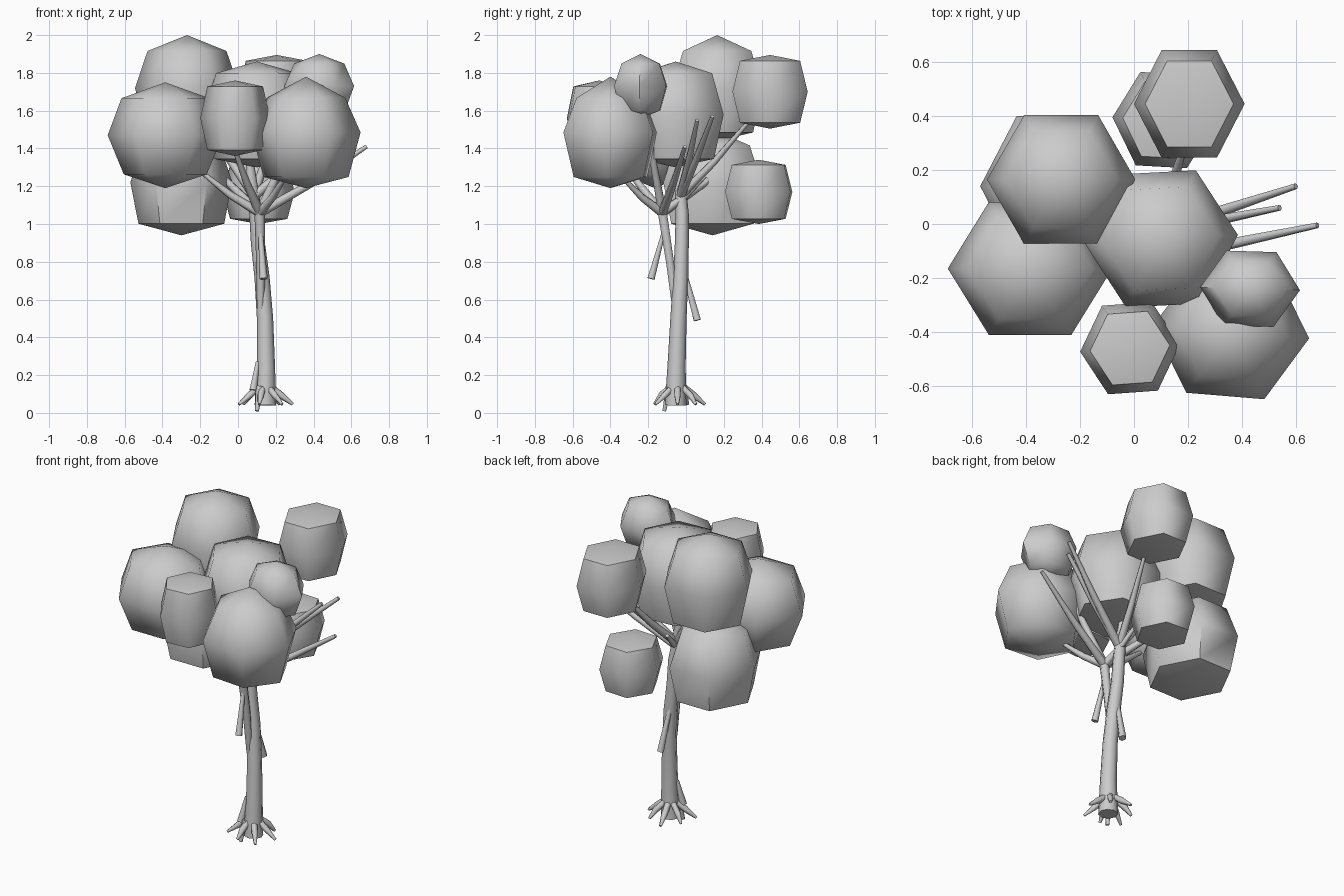
import bpy, bmesh, math
from mathutils import Vector

if "Cube" in bpy.data.objects:
    bpy.data.objects.remove(bpy.data.objects["Cube"])


def finish(name, bm, angle):
    bmesh.ops.recalc_face_normals(bm, faces=bm.faces[:])
    me = bpy.data.meshes.new(name)
    bm.to_mesh(me)
    bm.free()
    ob = bpy.data.objects.new(name, me)
    bpy.context.collection.objects.link(ob)
    bpy.ops.object.select_all(action='DESELECT')
    ob.select_set(True)
    bpy.context.view_layer.objects.active = ob
    bpy.ops.object.shade_smooth_by_angle(angle=math.radians(angle))


def add_rings(bm, rings):
    for a, b in zip(rings, rings[1:]):
        n = len(a)
        for i in range(n):
            bm.faces.new((a[i], a[(i + 1) % n], b[(i + 1) % n], b[i]))


def tube(name, points, radii, sides=6):
    """Tapered closed limb following a few points."""
    pts = [Vector(p) for p in points]
    bm = bmesh.new()
    rings = []
    for k, p in enumerate(pts):
        d = pts[min(k + 1, len(pts) - 1)] - pts[max(k - 1, 0)]
        q = Vector((0, 0, 1)).rotation_difference(d.normalized())
        rings.append([bm.verts.new(p + q @ Vector((
            radii[k] * math.cos(math.tau * i / sides),
            radii[k] * math.sin(math.tau * i / sides), 0))) for i in range(sides)])
    add_rings(bm, rings)
    bm.faces.new(rings[0])
    bm.faces.new(rings[-1])
    finish(name, bm, 61)


def blob(name, c, r, top, bottom, turn=0):
    """Six-sided foliage ball; top and bottom are (ring radius, ring height) ratios."""
    bm = bmesh.new()

    def ring(s, h):
        out = []
        for i in range(6):
            a = math.tau * i / 6 + math.radians(turn)
            out.append(bm.verts.new((c[0] + r[0] * s * math.cos(a),
                                     c[1] + r[1] * s * math.sin(a), c[2] + r[2] * h)))
        return out
    rings = [ring(bottom[0], -bottom[1]), ring(1, 0), ring(top[0], top[1])]
    add_rings(bm, rings)
    for rg, h in ((rings[0], -1), (rings[2], 1)):
        pole = bm.verts.new((c[0], c[1], c[2] + h * r[2]))
        for i in range(6):
            bm.faces.new((rg[i], rg[(i + 1) % 6], pole))
    finish(name, bm, 61)


# Foliage balls
ROUND, FLAT = (0.76, 0.70), (0.80, 0.84)
blob("foliage_top", (-0.27, 0.165, 1.72), (0.275, 0.275, 0.28), ROUND, FLAT)
blob("foliage_left", (-0.385, -0.165, 1.47), (0.305, 0.285, 0.28), ROUND, (0.72, 0.74))
blob("foliage_right_front", (0.36, -0.40, 1.485), (0.29, 0.275, 0.295), (0.72, 0.62), (0.78, 0.8), -5)
blob("foliage_centre", (0.10, -0.055, 1.58), (0.285, 0.285, 0.28), (0.76, 0.78), FLAT, 3)
blob("foliage_low_left", (-0.30, 0.14, 1.22), (0.27, 0.30, 0.28), ROUND, (0.84, 0.78))
blob("foliage_front", (-0.015, -0.46, 1.56), (0.185, 0.19, 0.20), FLAT, FLAT, 4)
blob("foliage_small_right", (0.43, -0.24, 1.73), (0.185, 0.16, 0.17), (0.72, 0.7), (0.74, 0.76), -2)
blob("foliage_back_high", (0.205, 0.445, 1.70), (0.205, 0.23, 0.195), FLAT, FLAT)
blob("foliage_back_low", (0.11, 0.385, 1.17), (0.19, 0.20, 0.17), FLAT, FLAT, -3)

# Trunk
tube("trunk", [(0.145, -0.055, 0.04), (0.148, -0.05, 0.25), (0.143, -0.04, 0.5), (0.127, -0.028, 0.72),
               (0.105, -0.022, 0.9), (0.095, -0.02, 1.05), (0.075, -0.03, 1.2), (0.06, -0.025, 1.35)],
     [0.057, 0.048, 0.043, 0.04, 0.037, 0.035, 0.03, 0.02], 8)

# Secondary stems
tube("front_stem", [(0.12, -0.055, 0.55), (0.12, -0.085, 0.8), (0.115, -0.125, 1.06)], [0.02, 0.024, 0.028])
tube("hanging_stub_front", [(0.135, -0.185, 0.71), (0.12, -0.12, 0.95)], [0.022, 0.012])
tube("hanging_stub_back", [(0.135, 0.06, 0.49), (0.115, -0.01, 0.75)], [0.022, 0.014])

# Branches
fork, crown = (0.115, -0.125, 1.06), (0.085, -0.03, 1.15)
branches = [
    (fork, (-0.2, -0.16, 1.28)), (fork, (0.25, -0.34, 1.25)),
    (fork, (0.36, -0.22, 1.62)), (fork, (-0.02, -0.38, 1.4)),
    (crown, (0.20, 0.33, 1.54)), (crown, (0.60, 0.14, 1.57)),
    (crown, (0.54, 0.06, 1.55)), (fork, (0.68, -0.005, 1.41)),
    (fork, (-0.22, 0.33, 1.41)), (fork, (0.06, 0.10, 1.25)),
    (crown, (-0.2, 0.12, 1.6)),
]
for i, (a, b) in enumerate(branches):
    mid = Vector(a).lerp(Vector(b), 0.5) - Vector((0, 0, 0.015))
    tube(f"branch_{i + 1}", [a, mid, b], [0.026, 0.02, 0.011])

# Roots
for i in range(7):
    a = math.tau * i / 7
    reach = 0.15 if i % 2 == 0 else 0.125
    cx, cy = 0.14, -0.045
    pt = lambda d, z: (cx + d * math.cos(a), cy + d * math.sin(a), z)
    tube(f"root_{i + 1}", [pt(0.035, 0.135), pt(0.085, 0.095), pt(reach, 0.045)], [0.018, 0.019, 0.008])
tube("root_down", [(0.115, -0.09, 0.14), (0.10, -0.115, 0.01)], [0.02, 0.011])
tube("root_collar", [(0.105, -0.06, 0.27), (0.08, -0.085, 0.12)], [0.012, 0.022])
